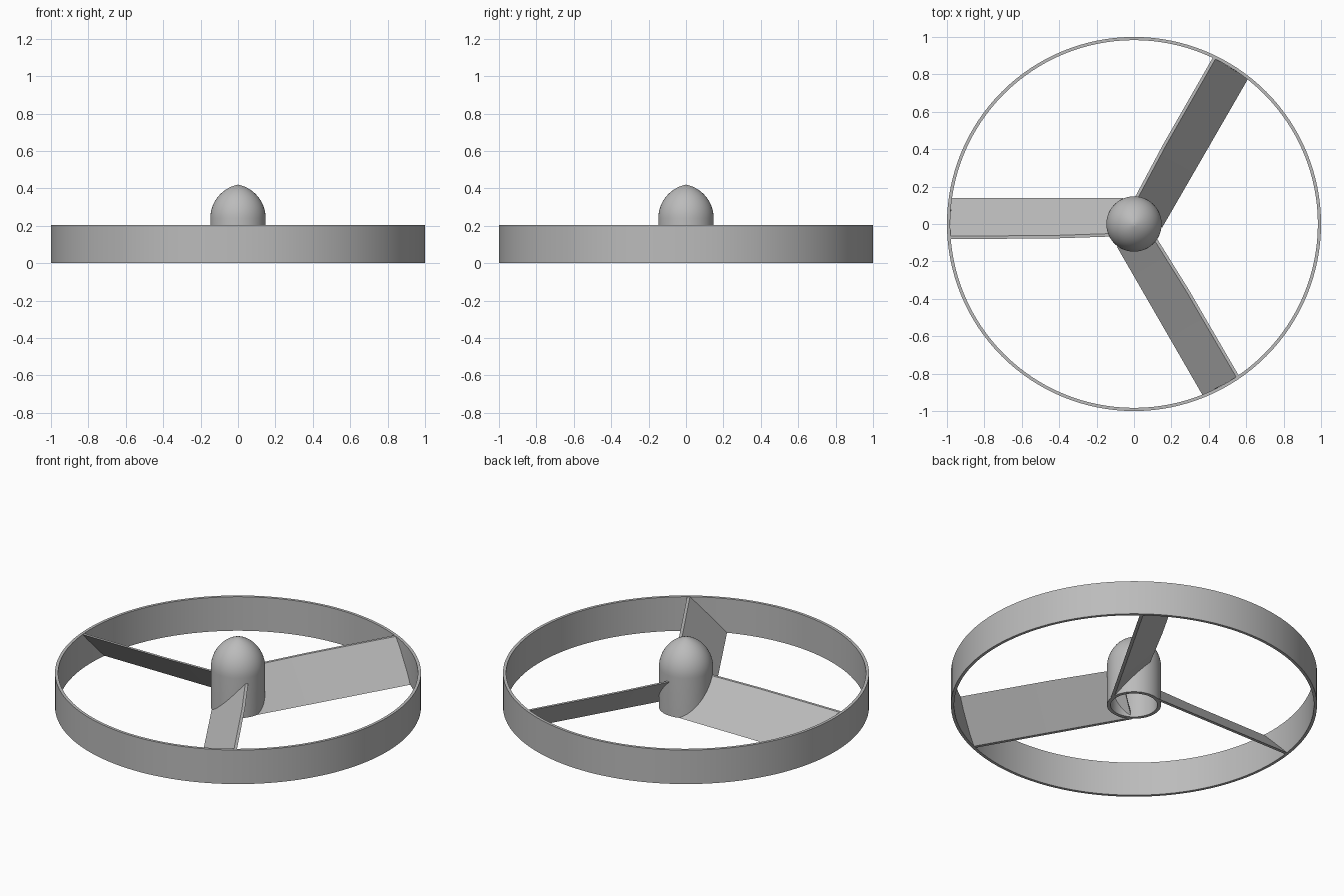
import bpy, bmesh, math

cube = bpy.data.objects.get("Cube")
if cube:
    bpy.data.objects.remove(cube, do_unlink=True)

grey = bpy.data.materials.new("plain grey")
grey.use_nodes = True
colour = (0.5, 0.5, 0.5, 1)
grey.diffuse_color = colour
grey.node_tree.nodes["Principled BSDF"].inputs["Base Color"].default_value = colour

HEIGHT = 0.205
RING_INNER = 0.983
HUB_RADIUS = 0.148


def add_object(name, bm):
    bmesh.ops.remove_doubles(bm, verts=bm.verts, dist=0.0001)
    bmesh.ops.recalc_face_normals(bm, faces=bm.faces)
    mesh = bpy.data.meshes.new(name)
    bm.to_mesh(mesh)
    bm.free()
    mesh.materials.append(grey)
    obj = bpy.data.objects.new(name, mesh)
    bpy.context.collection.objects.link(obj)
    bpy.ops.object.select_all(action="DESELECT")
    obj.select_set(True)
    bpy.context.view_layer.objects.active = obj
    bpy.ops.object.shade_smooth_by_angle(angle=math.radians(30))
    return obj


def lathe(name, profile, closed, steps):
    """Spin a (radius, height) profile about the vertical axis."""
    bm = bmesh.new()
    verts = [bm.verts.new((r, 0, z)) for r, z in profile]
    pairs = list(zip(verts, verts[1:]))
    if closed:
        pairs.append((verts[-1], verts[0]))
    edges = [bm.edges.new(p) for p in pairs]
    bmesh.ops.spin(bm, geom=verts + edges, cent=(0, 0, 0), axis=(0, 0, 1),
                   angle=math.tau, steps=steps)
    return add_object(name, bm)


def dome(radius, base, top, count=14):
    """Slightly pointed arc from the cylinder wall up to the tip."""
    rise = top - base
    offset = (rise ** 2 - radius ** 2) / (2 * radius)
    arc = radius + offset
    end = math.asin(rise / arc)
    points = [(arc * math.cos(end * i / count) - offset,
               base + arc * math.sin(end * i / count)) for i in range(count)]
    return points + [(0, top)]


# Outer ring
lathe("outer_ring", [(1, 0), (1, HEIGHT), (RING_INNER, HEIGHT), (RING_INNER, 0)],
      True, 128)

# Hollow hub with a domed cap
outside = [(HUB_RADIUS, 0)] + dome(HUB_RADIUS, 0.24, 0.42)
inside = [(HUB_RADIUS - 0.02, 0)] + dome(HUB_RADIUS - 0.02, 0.24, 0.4)
lathe("hub", outside + inside[::-1], True, 64)


# Pitched blades, each a slanted slab from hub to ring
def blade(name, angle):
    bm = bmesh.new()
    rows = []
    for x, high in ((0.06, 0.065), (0.45, 0.078), (None, 0.08)):
        corners = [(-0.14, 0), (-0.122, 0), (high, HEIGHT - 0.001),
                   (high - 0.016, HEIGHT - 0.001)]
        row = []
        for y, z in corners:
            # The outer end follows the curve of the ring
            reach = x or math.sqrt((RING_INNER + 0.004) ** 2 - y * y)
            row.append(bm.verts.new((reach, y, z)))
        rows.append(row)
    for a, b in zip(rows, rows[1:]):
        for i in range(4):
            j = (i + 1) % 4
            bm.faces.new((a[i], a[j], b[j], b[i]))
    bm.faces.new(rows[0])
    bm.faces.new(rows[-1])
    obj = add_object(name, bm)
    obj.rotation_euler.z = math.radians(angle)


for name, angle in (("right_blade", 180), ("back_left_blade", 60),
                    ("front_left_blade", -60)):
    blade(name, angle)
